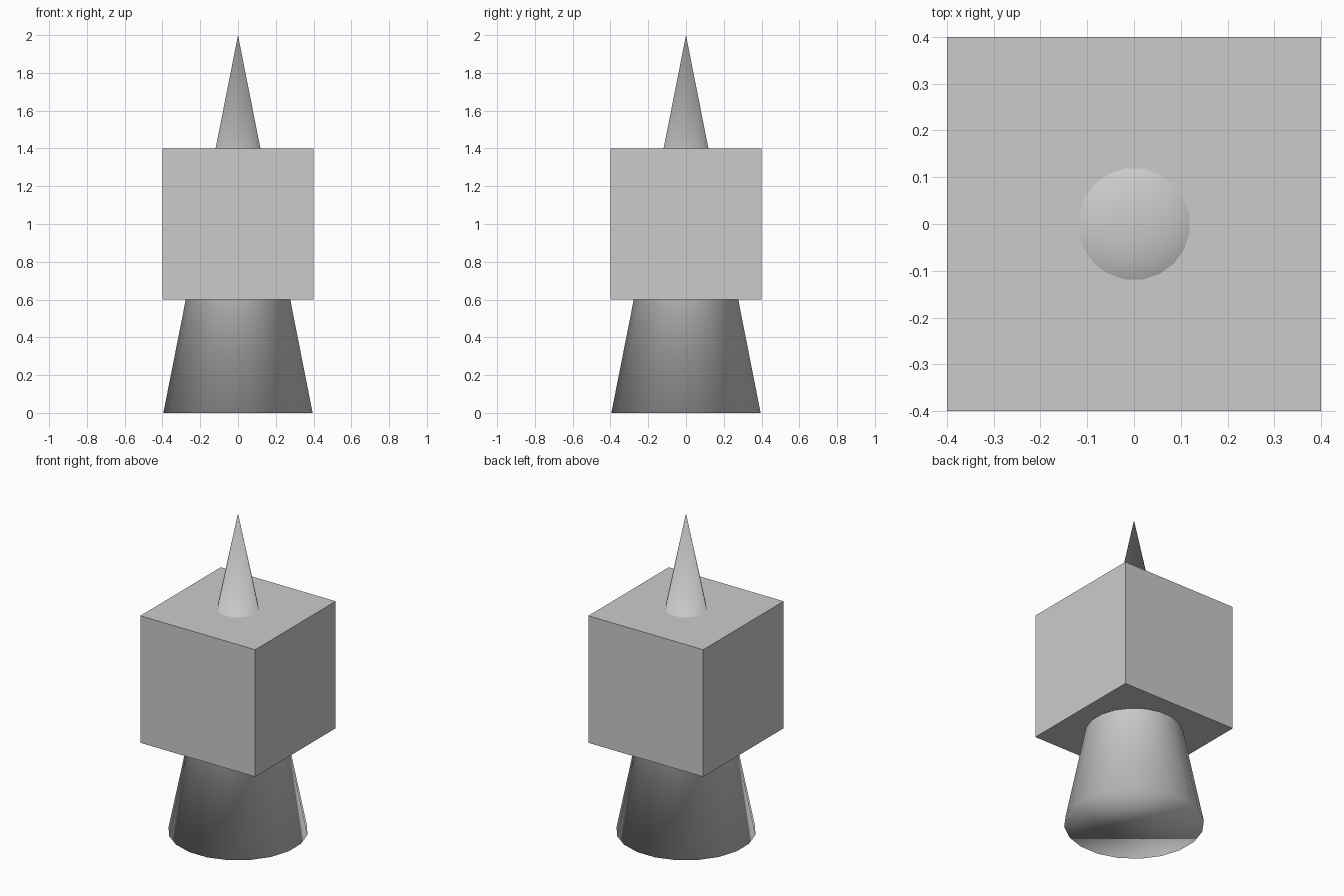
import bpy
import math

if "Cube" in bpy.data.objects:
    bpy.data.objects.remove(bpy.data.objects["Cube"])

# Tall smooth-shaded cone running through the whole model, flats facing the axes
SIDES = 20
bpy.ops.mesh.primitive_cone_add(vertices=SIDES, radius1=0.4, radius2=0, depth=2,
                                location=(0, 0, 1),
                                rotation=(0, 0, math.pi / SIDES))
cone = bpy.context.object
cone.name = "cone"
bpy.ops.object.shade_smooth()

# Flat-faced cube around the middle of the cone
bpy.ops.mesh.primitive_cube_add(size=0.8, location=(0, 0, 1))
bpy.context.object.name = "cube"
